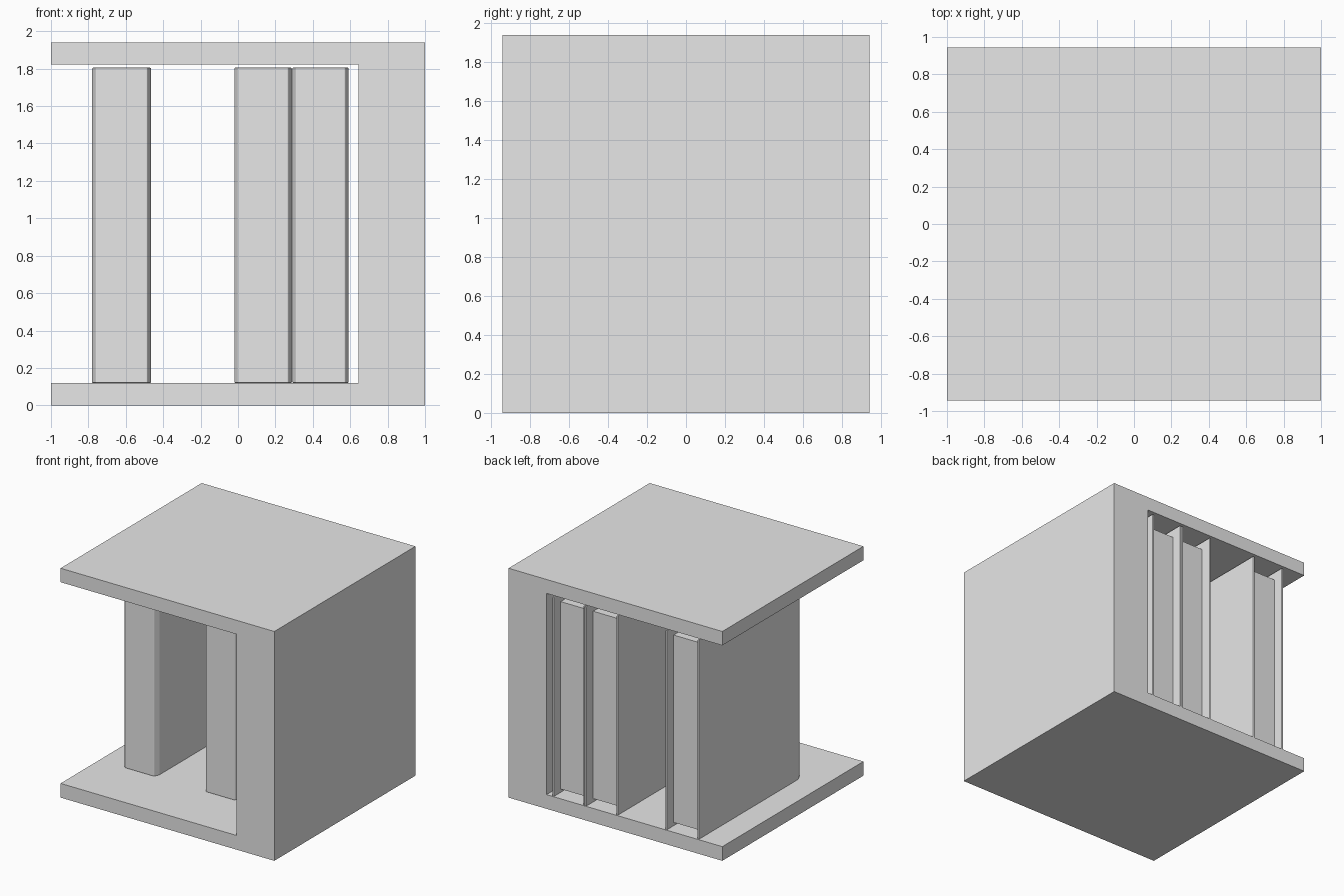
import bpy
import bmesh

cube = bpy.data.objects.get("Cube")
if cube:
    bpy.data.objects.remove(cube, do_unlink=True)

grey = bpy.data.materials.new("light grey")
grey.use_nodes = True
grey.diffuse_color = (0.8, 0.8, 0.8, 1)
grey.node_tree.nodes["Principled BSDF"].inputs["Base Color"].default_value = (0.8, 0.8, 0.8, 1)


def extrude_profile(name, points, direction):
    """Extrude a closed outline of 3D points into a solid object."""
    bm = bmesh.new()
    face = bm.faces.new([bm.verts.new(p) for p in points])
    result = bmesh.ops.extrude_face_region(bm, geom=[face])
    moved = [v for v in result["geom"] if isinstance(v, bmesh.types.BMVert)]
    bmesh.ops.translate(bm, verts=moved, vec=direction)
    bmesh.ops.recalc_face_normals(bm, faces=bm.faces[:])
    mesh = bpy.data.meshes.new(name)
    bm.to_mesh(mesh)
    bm.free()
    mesh.materials.append(grey)
    obj = bpy.data.objects.new(name, mesh)
    bpy.context.collection.objects.link(obj)
    return obj


DEPTH = 0.943      # half depth of the shelf
FLOOR, CEILING, HEIGHT = 0.12, 1.822, 1.94
WALL = 0.645       # inner face of the thick side wall

# C-shaped shelf: floor, side wall and top in one piece
outline = [(-1, 0), (1, 0), (1, HEIGHT), (-1, HEIGHT),
           (-1, CEILING), (WALL, CEILING), (WALL, FLOOR), (-1, FLOOR)]
extrude_profile("shelf", [(x, -DEPTH, z) for x, z in outline], (0, 2 * DEPTH, 0))

# Books: a folded cover open to the back, with a recessed page block
BOOK_TOP = 1.805
SPINE, BACK = -0.43, 0.94
THICK = 0.015


def book(name, left, right):
    cx, cy = 0.02, 0.045   # softened spine corners
    cover = [(left, BACK), (left, SPINE + cy), (left + cx, SPINE),
             (right - cx, SPINE), (right, SPINE + cy), (right, BACK),
             (right - THICK, BACK), (right - THICK, SPINE + cy),
             (left + THICK, SPINE + cy), (left + THICK, BACK)]
    obj = extrude_profile(name + "_cover", [(x, y, FLOOR) for x, y in cover],
                          (0, 0, BOOK_TOP - FLOOR))
    bevel = obj.modifiers.new("soft edges", "BEVEL")
    bevel.width = 0.005
    bevel.segments = 2
    bevel.limit_method = "ANGLE"

    # page block, set in from the top, bottom and back of the cover
    a, b = left + THICK, right - THICK
    pages = [(a, SPINE + cy), (b, SPINE + cy), (b, BACK - 0.09), (a, BACK - 0.09)]
    extrude_profile(name + "_pages", [(x, y, FLOOR + 0.03) for x, y in pages],
                    (0, 0, BOOK_TOP - FLOOR - 0.1))


for name, left, right in (("single_book", -0.78, -0.465),
                          ("middle_book", -0.02, 0.288),
                          ("end_book", 0.29, 0.592)):
    book(name, left, right)
